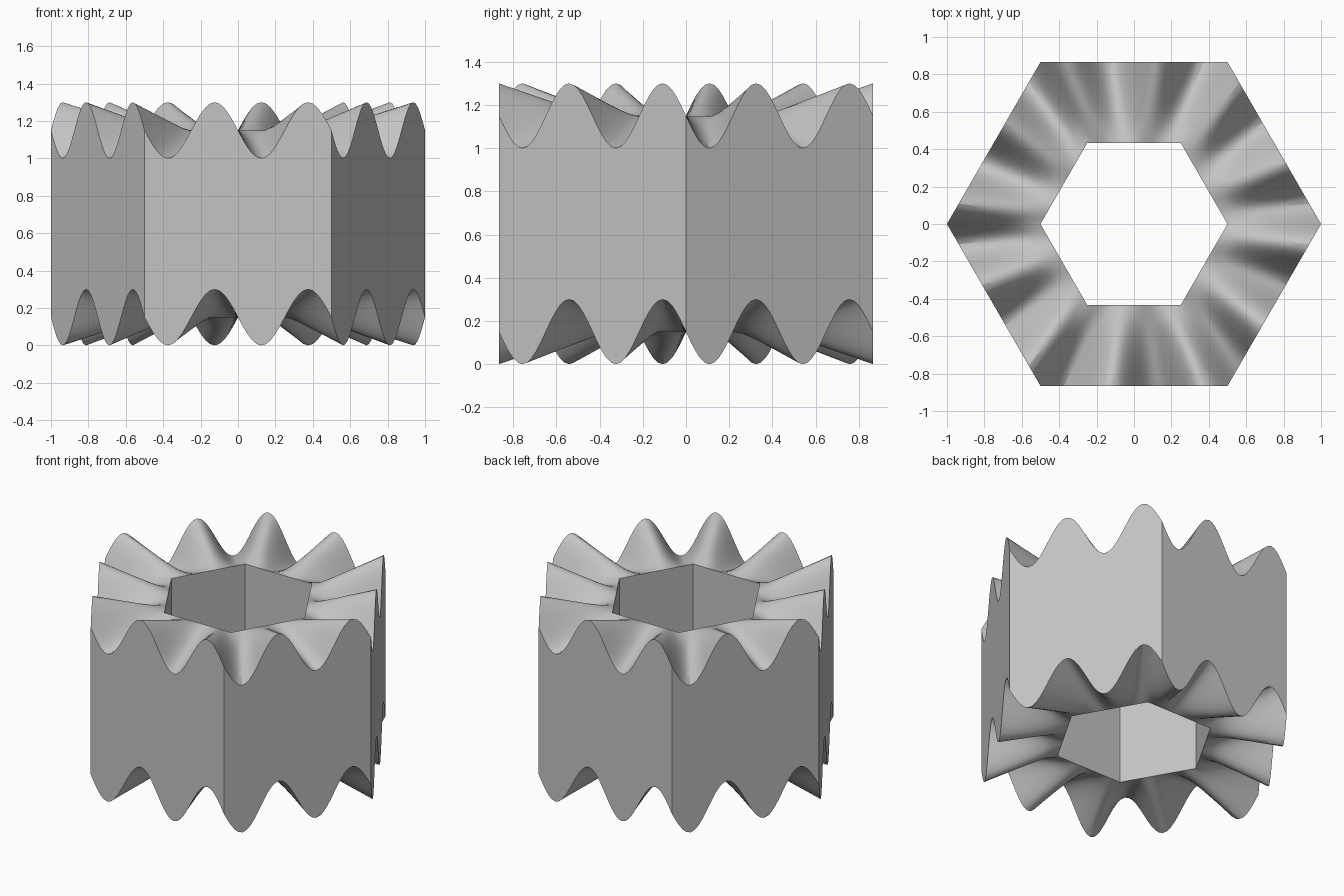
import bpy, bmesh, math
from mathutils import Vector

SIDES, WAVES, STEPS, RINGS = 6, 2, 40, 8
OUTER, INNER, MID, AMP, HEIGHT = 1.0, 0.5, 0.15, 0.15, 1.0

cube = bpy.data.objects.get("Cube")
if cube:
    bpy.data.objects.remove(cube)

gray = bpy.data.materials.new("plain_gray")
gray.use_nodes = True
color = (0.55, 0.55, 0.55, 1)
gray.diffuse_color = color
gray.node_tree.nodes["Principled BSDF"].inputs["Base Color"].default_value = color


def corner(i):
    a = math.tau * i / SIDES
    return Vector((math.cos(a), math.sin(a), 0))


# Unit hexagon outline with its wave value at each point
outline = []
for side in range(SIDES):
    for step in range(STEPS):
        t = step / STEPS
        outline.append((corner(side).lerp(corner(side + 1), t),
                        -math.sin(math.tau * WAVES * t)))

bm = bmesh.new()


def ring(f, base):
    """Hexagon loop; the wave grows from flat inside (f=0) to full outside (f=1)."""
    r = INNER + (OUTER - INNER) * f
    return [bm.verts.new((p.x * r, p.y * r, base + AMP * f * w)) for p, w in outline]


# Closed loop of rings: out along the bottom, then in along the top
fractions = [i / RINGS for i in range(RINGS + 1)]
loops = [ring(f, MID) for f in fractions]
loops += [ring(f, MID + HEIGHT) for f in reversed(fractions)]
n = len(outline)
for k, a in enumerate(loops):
    b = loops[(k + 1) % len(loops)]
    for i in range(n):
        j = (i + 1) % n
        bm.faces.new((a[i], a[j], b[j], b[i]))
bmesh.ops.recalc_face_normals(bm, faces=bm.faces[:])

mesh = bpy.data.meshes.new("wavy_hexagon_ring")
bm.to_mesh(mesh)
bm.free()
mesh.materials.append(gray)
obj = bpy.data.objects.new("wavy_hexagon_ring", mesh)
bpy.context.collection.objects.link(obj)

# Smooth waves, crisp hexagon corners
bpy.ops.object.select_all(action='DESELECT')
obj.select_set(True)
bpy.context.view_layer.objects.active = obj
bpy.ops.object.shade_smooth_by_angle(angle=math.radians(30))
